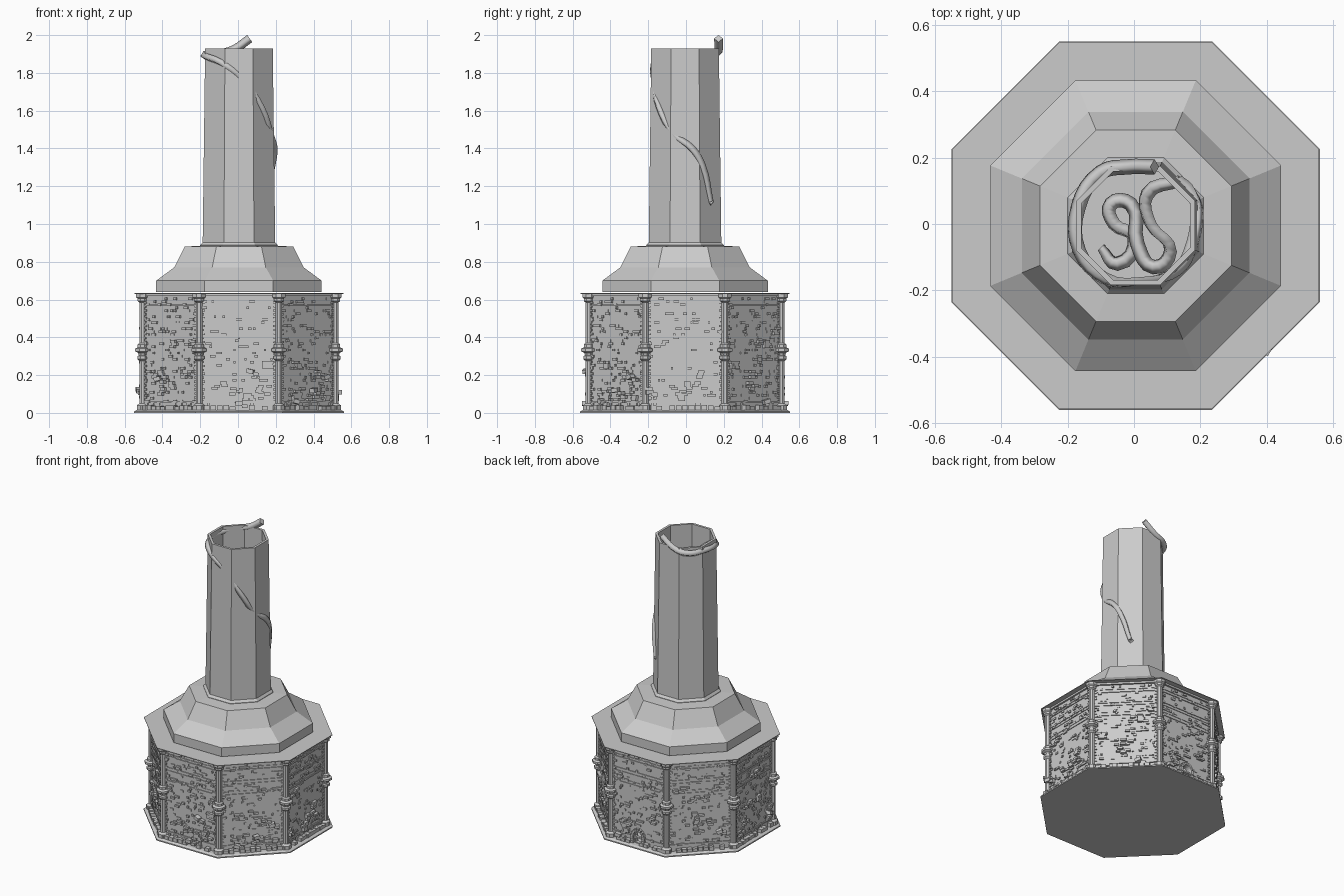
import bpy, bmesh, math, random
from mathutils import Matrix, Vector

if "Cube" in bpy.data.objects:
    bpy.data.objects.remove(bpy.data.objects["Cube"])

random.seed(7)
CX, CY = 0.005, -0.005
K = math.cos(math.pi / 8)


def finish(name, bm):
    bmesh.ops.recalc_face_normals(bm, faces=bm.faces)
    me = bpy.data.meshes.new(name)
    bm.to_mesh(me)
    bm.free()
    ob = bpy.data.objects.new(name, me)
    bpy.context.collection.objects.link(ob)
    return ob


def lathe(bm, profile, centre=(CX, CY), sides=8, closed=False):
    """Spin (apothem, z) points into a flat-sided solid."""
    rings = []
    for r, z in profile:
        ring = []
        for i in range(sides):
            a = math.tau * (i + 0.5) / sides
            rr = r / math.cos(math.pi / sides)
            ring.append(bm.verts.new((centre[0] + rr * math.cos(a), centre[1] + rr * math.sin(a), z)))
        rings.append(ring)
    pairs = list(zip(rings, rings[1:])) + ([(rings[-1], rings[0])] if closed else [])
    for lo, hi in pairs:
        for i in range(sides):
            j = (i + 1) % sides
            bm.faces.new((lo[i], lo[j], hi[j], hi[i]))
    if not closed:
        bm.faces.new(rings[0][::-1])
        bm.faces.new(rings[-1])


def octagon(name, profile, closed=False):
    bm = bmesh.new()
    lathe(bm, profile, closed=closed)
    return finish(name, bm)


def block(bm, side, u, d, z, size, roll=0.0, yaw=0.0):
    """Box on wall number side (0 = front): u along the wall, d outwards."""
    m = (Matrix.Translation((CX, CY, 0)) @ Matrix.Rotation(side * math.pi / 4, 4, 'Z')
         @ Matrix.Translation((u, -d, z)) @ Matrix.Rotation(yaw, 4, 'Z')
         @ Matrix.Rotation(roll, 4, 'Y') @ Matrix.Diagonal((*size, 1)))
    bmesh.ops.create_cube(bm, size=1, matrix=m)


# Base slab, hollow brick wall, thin roof plate
octagon("base_slab", [(0.555, 0), (0.555, 0.008), (0.54, 0.016)])
wall = octagon("brick_wall", [(0.508, 0.01), (0.508, 0.632), (0.48, 0.632), (0.48, 0.01)], True)
octagon("roof_plate", [(0.553, 0.630), (0.553, 0.634)])

# Arched opening in the back wall
bm = bmesh.new()
pts = [(-0.032, 0.02), (0.032, 0.02)] + [
    (0.032 * math.cos(t * math.pi / 8), 0.07 + 0.032 * math.sin(t * math.pi / 8)) for t in range(9)]
f = bm.faces.new([bm.verts.new((x, 0.45, z)) for x, z in pts])
ext = bmesh.ops.extrude_face_region(bm, geom=[f])
bmesh.ops.translate(bm, vec=(0, 0.1, 0), verts=[v for v in ext["geom"] if isinstance(v, bmesh.types.BMVert)])
cutter = finish("arch_cutter", bm)
mod = wall.modifiers.new("arch", 'BOOLEAN')
mod.object, mod.operation, mod.solver = cutter, 'DIFFERENCE', 'EXACT'
bpy.context.view_layer.objects.active = wall
wall.select_set(True)
bpy.ops.object.modifier_apply(modifier="arch")
bpy.data.objects.remove(cutter)

bm = bmesh.new()
for t in range(9):
    a = t * math.pi / 8
    block(bm, 4, 0.041 * math.cos(a), 0.513, 0.07 + 0.041 * math.sin(a), (0.018, 0.025, 0.014), roll=-a)
for s in (-1, 1):
    for z in (0.025, 0.041, 0.056):
        block(bm, 4, s * 0.041, 0.513, z, (0.018, 0.025, 0.013))
finish("arch_stones", bm)

# Scattered proud bricks, larger blocks and ragged plinth stones
bm = bmesh.new()
for side in range(8):
    for row in range(36):
        z = 0.045 + row * 0.016
        for col in range(-8, 9):
            u = col * 0.023 + (0.0115 if row % 2 else 0)
            if side == 4 and abs(u) < 0.055 and z < 0.125:
                continue
            if abs(u) < 0.195 and random.random() < 0.2:
                p = random.uniform(0.003, 0.011)
                block(bm, side, u, 0.505 + p / 2, z, (random.choice((0.012, 0.02, 0.03)), 0.006 + p, 0.013))
    for _ in range(7):
        u = random.uniform(-0.17, 0.17)
        z = random.choice((0.07, 0.1, 0.13, 0.19, 0.24, 0.35, 0.42))
        if side == 4 and abs(u) < 0.08:
            continue
        for n in range(3):
            block(bm, side, u + random.uniform(-0.03, 0.03), 0.512, z + n * 0.014,
                  (0.035, random.uniform(0.02, 0.035), 0.014))
    for n in range(-6, 7):
        if random.random() < 0.7:
            block(bm, side, n * 0.034, 0.522, 0.025, (0.03, random.uniform(0.02, 0.035), random.uniform(0.018, 0.035)))
finish("loose_bricks", bm)

# Tumbled rubble leaning on the wall
bm = bmesh.new()
for side, u, d, z in [(1, -0.1, 0.525, 0.06), (1, 0.02, 0.54, 0.12), (1, 0.12, 0.53, 0.19), (0, 0.06, 0.525, 0.22),
                      (0, 0.0, 0.53, 0.05), (2, -0.19, 0.525, 0.11), (6, 0.15, 0.53, 0.12), (3, 0.08, 0.53, 0.06),
                      (4, -0.14, 0.53, 0.05), (7, -0.08, 0.525, 0.18), (5, 0.12, 0.53, 0.14)]:
    block(bm, side, u, d, z, (0.038, 0.03, 0.022), roll=random.uniform(-0.4, 0.4), yaw=random.uniform(-0.3, 0.3))
    block(bm, side, u + 0.03, d - 0.01, z - 0.015, (0.03, 0.03, 0.018), roll=random.uniform(-0.3, 0.3))
finish("rubble_blocks", bm)

# Horizontal string courses
for n, (z, h, d) in enumerate([(0.058, 0.01, 0.514), (0.405, 0.01, 0.513), (0.425, 0.006, 0.511), (0.475, 0.008, 0.512),
                               (0.495, 0.01, 0.513), (0.57, 0.01, 0.514), (0.588, 0.006, 0.512), (0.625, 0.014, 0.52)]):
    octagon(f"string_course_{n}", [(d, z - h / 2), (d, z + h / 2), (0.495, z + h / 2), (0.495, z - h / 2)], True)

# Corner columns with moulded rings and toothed corner stones
profile = [(0.03, 0.01), (0.03, 0.04), (0.017, 0.05), (0.017, 0.275), (0.028, 0.285), (0.028, 0.3), (0.02, 0.305),
           (0.024, 0.318), (0.04, 0.326), (0.04, 0.34), (0.026, 0.347), (0.026, 0.362), (0.017, 0.37), (0.017, 0.585),
           (0.026, 0.592), (0.026, 0.605), (0.034, 0.612), (0.034, 0.632)]
cols, teeth = bmesh.new(), bmesh.new()
for i in range(8):
    a = math.tau * (i + 0.5) / 8
    r = 0.51 / K
    lathe(cols, profile, (CX + r * math.cos(a), CY + r * math.sin(a)))
    for n in range(27):
        z = 0.06 + n * 0.021
        for s in (-1, 1):
            block(teeth, i, s * 0.19, 0.509, z, (0.022 if n % 2 else 0.012, 0.014, 0.011))
finish("corner_columns", cols)
finish("corner_teeth", teeth)

# Stepped roof and hollow chimney shaft
octagon("stepped_roof", [(0.438, 0.639), (0.438, 0.70), (0.343, 0.77), (0.288, 0.88), (0.205, 0.885)])
octagon("chimney_shaft", [(0.205, 0.875), (0.205, 0.888), (0.192, 0.903), (0.179, 1.93), (0.163, 1.93),
                          (0.17, 0.9)])


# Tapered vine winding round the shaft, with loose coils inside
def vine(name, points, depth):
    cu = bpy.data.curves.new(name, 'CURVE')
    cu.dimensions = '3D'
    cu.bevel_depth, cu.bevel_resolution, cu.use_fill_caps = depth, 0, True
    sp = cu.splines.new('BEZIER')
    sp.resolution_u = 4
    sp.bezier_points.add(len(points) - 1)
    for bp, (x, y, z, rad) in zip(sp.bezier_points, points):
        bp.co, bp.radius = (x, y, z), rad
        bp.handle_left_type = bp.handle_right_type = 'AUTO'
    ob = bpy.data.objects.new(name, cu)
    bpy.context.collection.objects.link(ob)
    bpy.ops.object.select_all(action='DESELECT')
    bpy.context.view_layer.objects.active = ob
    ob.select_set(True)
    bpy.ops.object.convert(target='MESH')


vine("outer_vine", [(0.062, 0.172, 1.982, 1), (-0.02, 0.172, 1.925, 1), (-0.10, 0.155, 1.90, 1),
                    (-0.168, 0.05, 1.895, 1), (-0.165, -0.08, 1.885, 0.9), (-0.09, -0.163, 1.855, 0.9),
                    (0.02, -0.172, 1.77, 0.7), (0.125, -0.143, 1.62, 0.8), (0.175, -0.06, 1.47, 0.8),
                    (0.19, 0.03, 1.40, 0.9), (0.178, 0.085, 1.31, 0.9), (0.14, 0.13, 1.12, 0.7)], 0.023)
vine("inner_vine", [(0.14, 0.13, 1.12, 0.8), (0.04, 0.09, 1.06, 1), (0.05, 0.0, 1.03, 1), (0.11, -0.08, 1.0, 1),
                    (0.06, -0.13, 0.98, 1), (0.01, -0.06, 0.97, 1), (-0.01, 0.06, 0.96, 1), (-0.07, 0.06, 0.95, 1),
                    (-0.06, 0.0, 0.94, 1), (0.0, -0.04, 0.93, 1), (-0.05, -0.12, 0.92, 1), (-0.1, -0.07, 0.92, 0.6)], 0.022)
